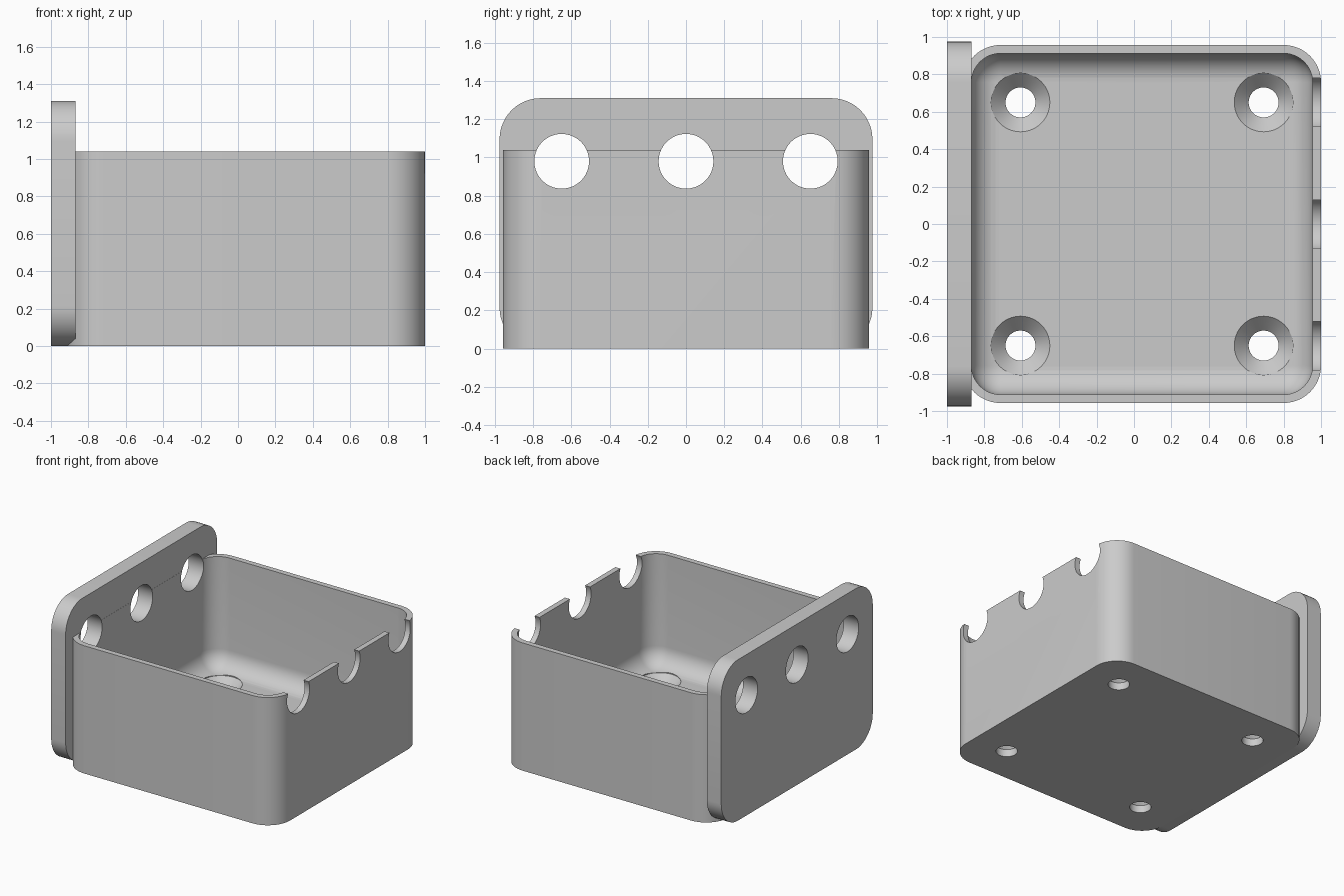
import bpy
import bmesh
from math import sin, cos, pi
from mathutils import Vector

cube = bpy.data.objects.get("Cube")
if cube:
    bpy.data.objects.remove(cube, do_unlink=True)

grey = bpy.data.materials.new("light grey")
grey.use_nodes = True
colour = (0.6, 0.6, 0.6, 1)
grey.diffuse_color = colour
grey.node_tree.nodes["Principled BSDF"].inputs["Base Color"].default_value = colour

WALL, FLOOR, FILLET = 0.045, 0.14, 0.15
BOX_X, BOX_HALF, BOX_TOP, BOX_R = 0.043, 0.957, 1.04, 0.2
PLATE_BACK, PLATE_FACE = -1.0, -0.87
HOLE = 0.65


def rounded(hx, hy, r, z, steps=12):
    """Rounded rectangle outline at height z."""
    ring = []
    for quarter, (sx, sy) in enumerate(((1, 1), (-1, 1), (-1, -1), (1, -1))):
        for i in range(steps + 1):
            a = (quarter + i / steps) * pi / 2
            ring.append(Vector((sx * (hx - r) + r * cos(a), sy * (hy - r) + r * sin(a), z)))
    return ring


def circle(r, z, sides=64):
    return [Vector((r * cos(2 * pi * i / sides), r * sin(2 * pi * i / sides), z)) for i in range(sides)]


def along_x(ring):
    """Turn an outline so its height runs along x."""
    return [Vector((p.z, p.x, p.y)) for p in ring]


def loft(name, rings, offset):
    """Skin the rings in order and cap both ends."""
    bm = bmesh.new()
    loops = [[bm.verts.new(p + Vector(offset)) for p in ring] for ring in rings]
    for low, high in zip(loops, loops[1:]):
        for i in range(len(low)):
            j = (i + 1) % len(low)
            bm.faces.new((low[i], low[j], high[j], high[i]))
    bm.faces.new(loops[0][::-1])
    bm.faces.new(loops[-1])
    bmesh.ops.recalc_face_normals(bm, faces=bm.faces)
    mesh = bpy.data.meshes.new(name)
    bm.to_mesh(mesh)
    bm.free()
    mesh.materials.append(grey)
    obj = bpy.data.objects.new(name, mesh)
    bpy.context.collection.objects.link(obj)
    return obj


def cut(obj, cutters):
    """Subtract every cutter, then shade the result."""
    bpy.ops.object.select_all(action="DESELECT")
    bpy.context.view_layer.objects.active = obj
    obj.select_set(True)
    for cutter in cutters:
        mod = obj.modifiers.new("cut", "BOOLEAN")
        mod.operation, mod.solver, mod.object = "DIFFERENCE", "EXACT", cutter
        bpy.ops.object.modifier_apply(modifier=mod.name)
    bpy.ops.object.shade_smooth_by_angle(angle=pi / 6)


# Open box: outside wall, rim, inside wall, rounded floor edge
inner, inner_r = BOX_HALF - WALL, BOX_R - WALL
rings = [rounded(BOX_HALF, BOX_HALF, BOX_R, z) for z in (0, BOX_TOP)]
rings.append(rounded(inner, inner, inner_r, BOX_TOP))
for i in range(11):
    a = i / 10 * pi / 2
    inset = FILLET * (1 - cos(a))
    rings.append(rounded(inner - inset, inner - inset, inner_r - inset, FLOOR + FILLET * (1 - sin(a))))
box = loft("open_box", rings, (BOX_X, 0, 0))

# Mounting plate on the side
plate_rings = [along_x(rounded(0.975, 0.655, 0.215, x)) for x in (PLATE_BACK, PLATE_FACE)]
plate = loft("mounting_plate", plate_rings, (0, 0, 0.655))

# Row of access bores through the plate and opposite wall
bores = [loft("bore_cutter", [along_x(circle(0.143, x)) for x in (-1.2, 1.2)], (0, y, 0.98))
         for y in (-HOLE, 0, HOLE)]

# Countersunk floor holes
sink = ((0.08, -0.1), (0.08, FLOOR - 0.08), (0.157, FLOOR - 0.001), (0.157, FLOOR + 0.1))
sinks = [loft("countersink_cutter", [circle(r, z) for r, z in sink], (BOX_X + sx * HOLE, sy * HOLE, 0))
         for sx in (-1, 1) for sy in (-1, 1)]

cut(plate, bores)
cut(box, bores + sinks)
for cutter in bores + sinks:
    bpy.data.objects.remove(cutter, do_unlink=True)
